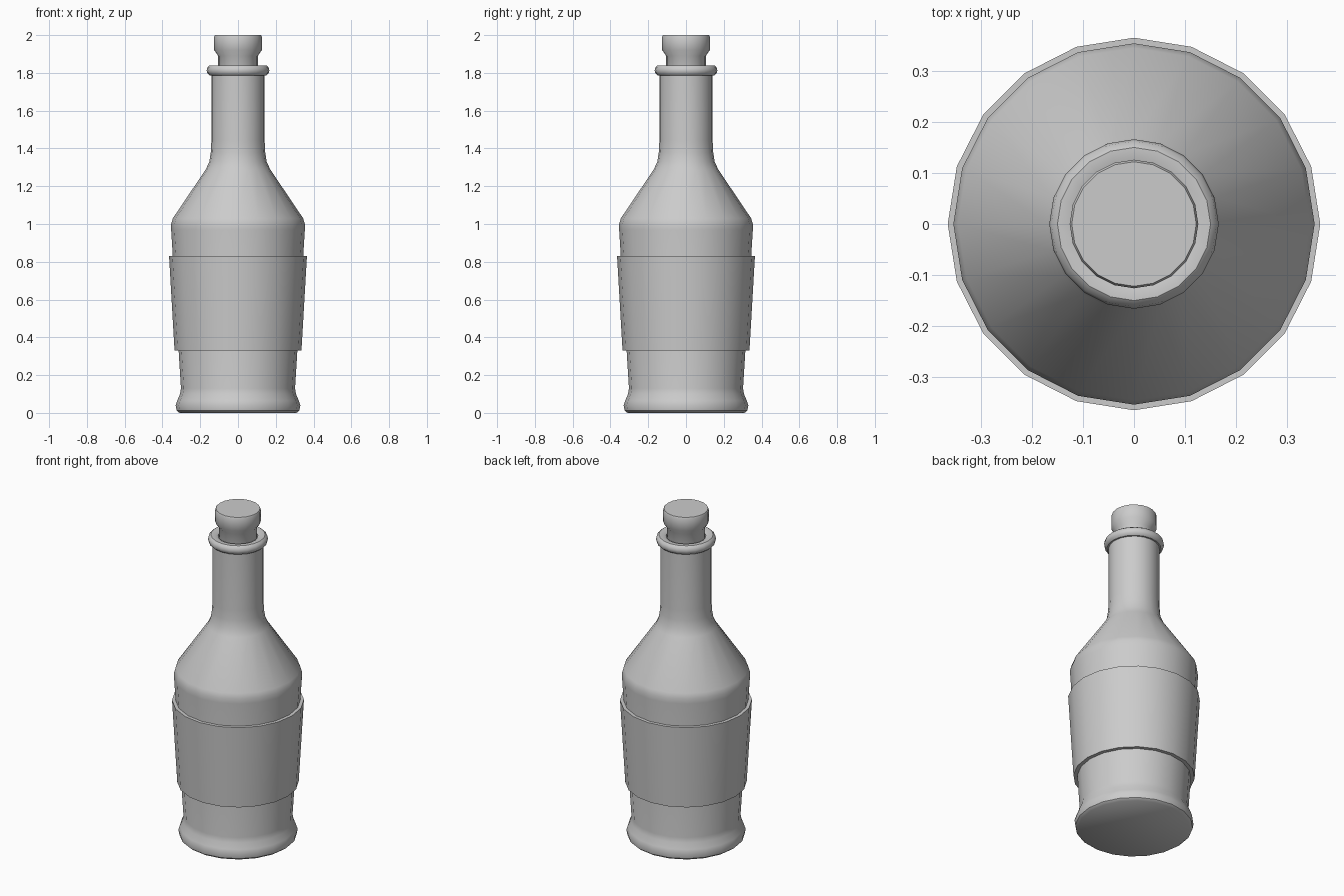
import bpy
import math

SIDES = 20

cube = bpy.data.objects.get("Cube")
if cube:
    bpy.data.objects.remove(cube, do_unlink=True)

grey = bpy.data.materials.new("plain grey")
grey.use_nodes = True
grey.diffuse_color = (0.6, 0.6, 0.6, 1)
grey.node_tree.nodes["Principled BSDF"].inputs["Base Color"].default_value = (0.6, 0.6, 0.6, 1)


def lathe(name, profile, closed=False):
    """Turn (radius, height) points about z; open profiles get end caps."""
    verts, faces = [], []
    for r, z in profile:
        for i in range(SIDES):
            a = 2 * math.pi * i / SIDES
            verts.append((r * math.cos(a), r * math.sin(a), z))
    rows = len(profile)
    for k in range(rows if closed else rows - 1):
        low, high = k * SIDES, (k + 1) % rows * SIDES
        for i in range(SIDES):
            j = (i + 1) % SIDES
            faces.append((low + i, low + j, high + j, high + i))
    if not closed:
        faces.append(tuple(reversed(range(SIDES))))
        faces.append(tuple(range((rows - 1) * SIDES, rows * SIDES)))
    mesh = bpy.data.meshes.new(name)
    mesh.from_pydata(verts, [], faces)
    mesh.materials.append(grey)
    obj = bpy.data.objects.new(name, mesh)
    bpy.context.collection.objects.link(obj)
    bpy.ops.object.select_all(action="DESELECT")
    obj.select_set(True)
    bpy.context.view_layer.objects.active = obj
    bpy.ops.object.shade_smooth_by_angle(angle=math.radians(40))
    return obj


# Flared foot, tapered body, shoulder and neck
lathe("bottle_body", [
    (0.31, 0), (0.325, 0.012), (0.33, 0.04), (0.322, 0.065), (0.307, 0.1),
    (0.302, 0.13), (0.354, 0.97), (0.354, 1.0), (0.345, 1.03),
    (0.17, 1.29), (0.152, 1.33), (0.144, 1.38), (0.141, 1.44), (0.141, 1.8)])

# Rounded lip
lathe("neck_lip", [
    (0.11, 1.787), (0.15, 1.787), (0.162, 1.797), (0.166, 1.813),
    (0.162, 1.83), (0.15, 1.84), (0.125, 1.84), (0.11, 1.832)], closed=True)

# Stopper with a narrow stem
lathe("stopper", [
    (0.105, 1.75), (0.105, 1.89), (0.126, 1.92), (0.126, 1.992), (0.122, 2.0)])

# Wrap-around label sleeve
lathe("label_sleeve", [
    (0.305, 0.33), (0.336, 0.33), (0.365, 0.83), (0.335, 0.83)], closed=True)
